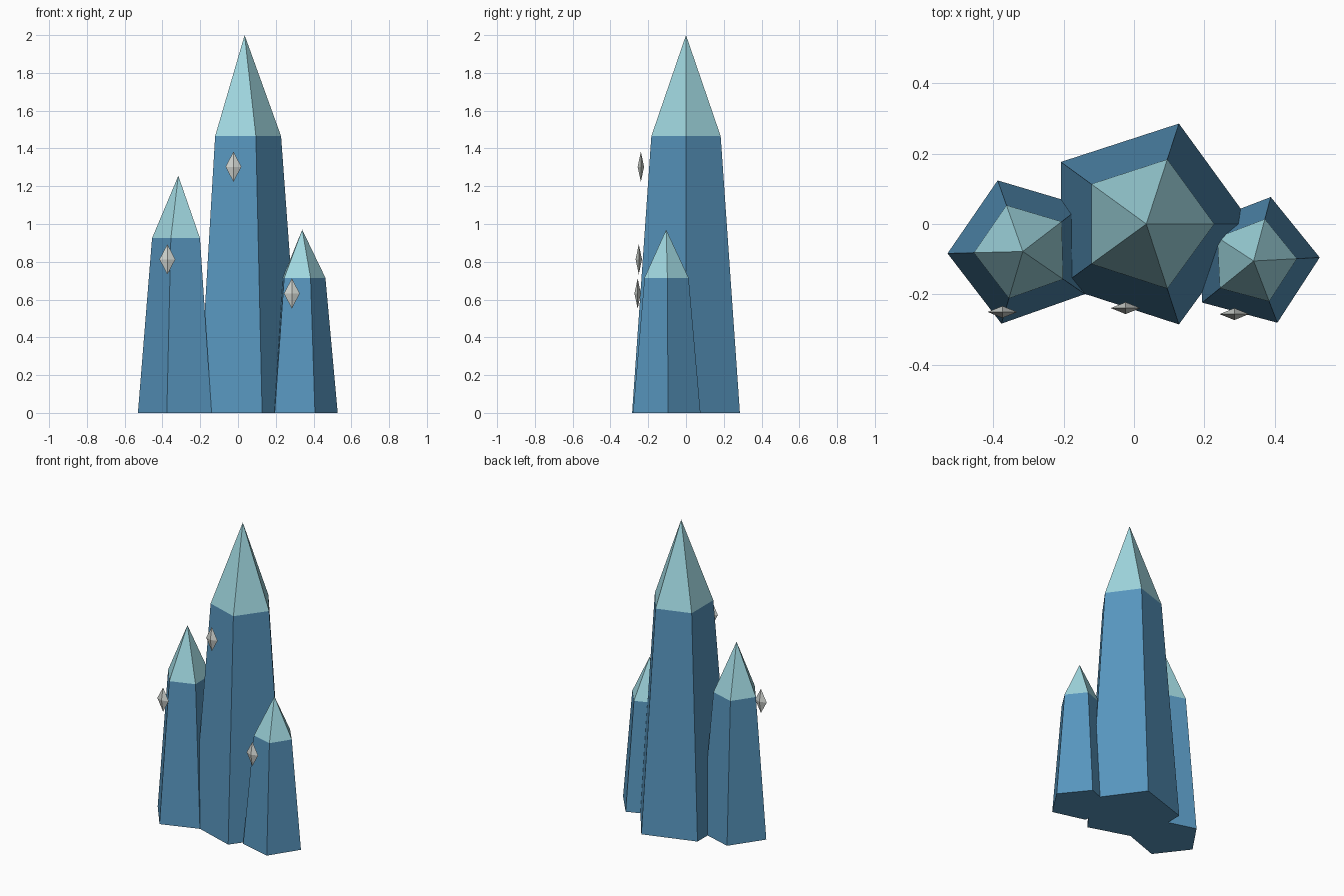
import bpy
import bmesh
import math

if "Cube" in bpy.data.objects:
    bpy.data.objects.remove(bpy.data.objects["Cube"])


def make_material(name, rgb):
    mat = bpy.data.materials.new(name)
    mat.diffuse_color = (*rgb, 1.0)
    mat.use_nodes = True
    mat.node_tree.nodes["Principled BSDF"].inputs["Base Color"].default_value = mat.diffuse_color
    return mat


deep_blue = make_material("deep blue", (0.095, 0.30, 0.51))
pale_cyan = make_material("pale cyan", (0.35, 0.68, 0.74))
pale_grey = make_material("pale grey", (0.62, 0.65, 0.62))


def finish(bm, name, location, materials):
    bmesh.ops.recalc_face_normals(bm, faces=bm.faces)
    mesh = bpy.data.meshes.new(name)
    bm.to_mesh(mesh)
    bm.free()
    for mat in materials:
        mesh.materials.append(mat)
    obj = bpy.data.objects.new(name, mesh)
    obj.location = location
    bpy.context.collection.objects.link(obj)
    return obj


def ring(bm, sides, rx, ry, z, turn=0.0):
    angles = [turn + math.tau * i / sides for i in range(sides)]
    return [bm.verts.new((rx * math.cos(a), ry * math.sin(a), z)) for a in angles]


def fan(bm, loop, z):
    tip = bm.verts.new((0, 0, z))
    return [bm.faces.new((loop[i - 1], loop[i], tip)) for i in range(len(loop))]


def crystal(name, x, y, base_r, shoulder_r, shoulder_z, tip_z, turn):
    """Five-sided tapering column with a lighter pointed tip."""
    bm = bmesh.new()
    base = ring(bm, 5, base_r, base_r, 0, math.radians(turn))
    shoulder = ring(bm, 5, shoulder_r, shoulder_r, shoulder_z, math.radians(turn))
    bm.faces.new(base)
    for i in range(5):
        bm.faces.new((base[i - 1], base[i], shoulder[i], shoulder[i - 1]))
    for face in fan(bm, shoulder, tip_z):
        face.material_index = 1
    finish(bm, name, (x, y, 0), (deep_blue, pale_cyan))


def shard(name, x, y, z):
    """Small flattened four-sided double pyramid."""
    bm = bmesh.new()
    girdle = ring(bm, 4, 0.042, 0.017, 0)
    fan(bm, girdle, 0.08)
    fan(bm, girdle, -0.08)
    finish(bm, name, (x, y, z), (pale_grey,))


# Crystal columns
crystal("main_crystal", 0.035, 0.0, 0.30, 0.193, 1.465, 2.0, 0)
crystal("left_crystal", -0.316, -0.078, 0.214, 0.139, 0.925, 1.255, 37.5)
crystal("right_crystal", 0.34, -0.105, 0.188, 0.123, 0.715, 0.97, 3)

# Floating shards in front of each column
shard("main_shard", -0.024, -0.239, 1.303)
shard("left_shard", -0.374, -0.25, 0.813)
shard("right_shard", 0.285, -0.256, 0.632)
